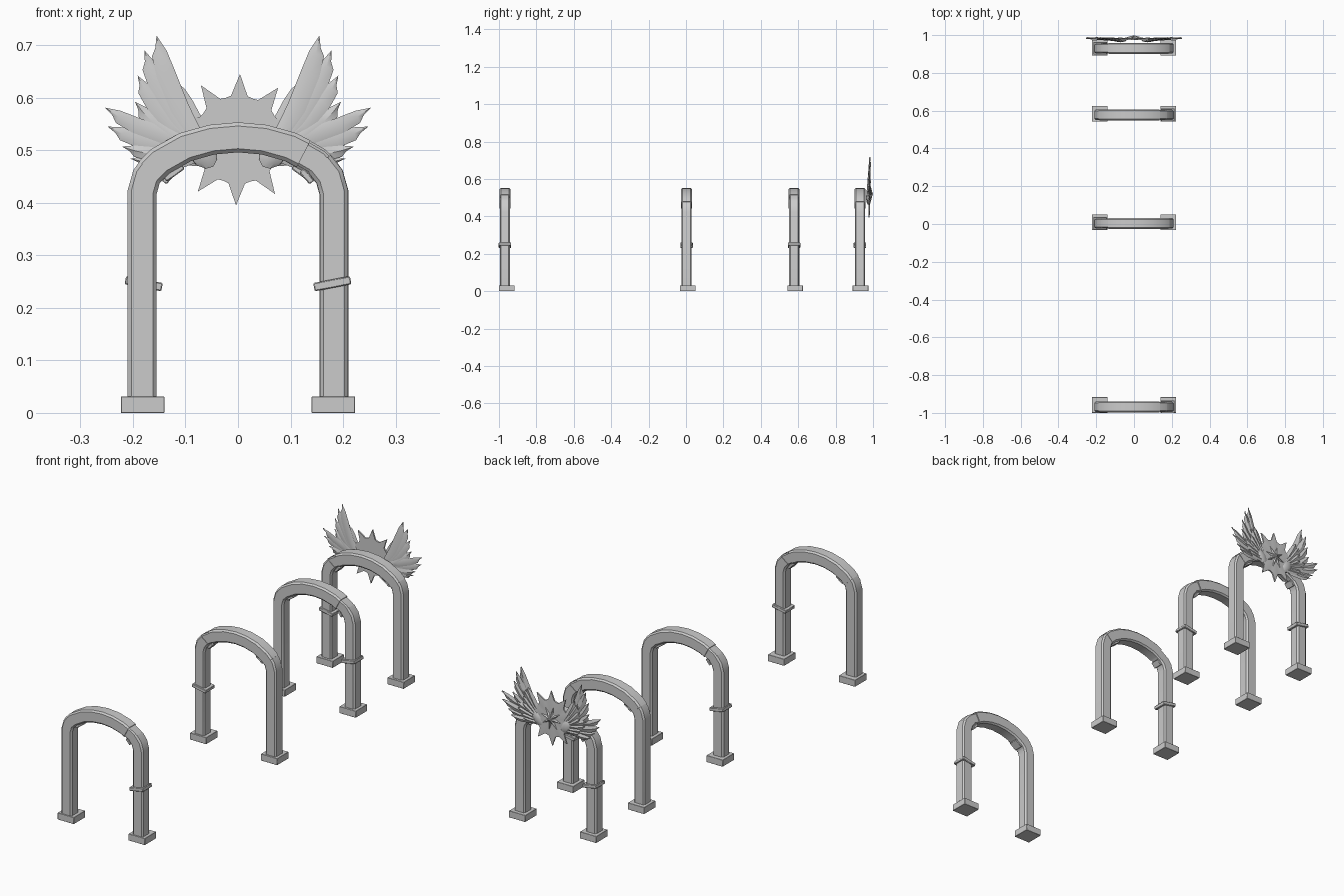
import bpy, bmesh, math
from mathutils import Vector, Matrix

if "Cube" in bpy.data.objects:
    bpy.data.objects.remove(bpy.data.objects["Cube"])


def finish(name, bm, bevel=0.0):
    """Turn a bmesh into an object with clean normals and sharp edges kept."""
    bmesh.ops.recalc_face_normals(bm, faces=bm.faces)
    me = bpy.data.meshes.new(name)
    bm.to_mesh(me)
    bm.free()
    me.shade_smooth()
    me.set_sharp_from_angle(angle=math.radians(25))
    ob = bpy.data.objects.new(name, me)
    bpy.context.collection.objects.link(ob)
    if bevel:
        mod = ob.modifiers.new("bevel", 'BEVEL')
        mod.width, mod.segments = bevel, 1
    return ob


def box(name, centre, size, tilt=0.0, bevel=0.002):
    bm = bmesh.new()
    m = Matrix.Translation(centre) @ Matrix.Rotation(-tilt, 4, 'Y') @ Matrix.Diagonal((*size, 1))
    bmesh.ops.create_cube(bm, size=1, matrix=m)
    return finish(name, bm, bevel)


def sweep(name, path, y, w, d, c=0.007):
    """Chamfered rectangular bar swept along an x-z path."""
    pts = [Vector(p) for p in path]
    section = [(-w, d - c), (-w + c, d), (w - c, d), (w, d - c),
               (w, c - d), (w - c, -d), (c - w, -d), (-w, c - d)]
    bm = bmesh.new()
    rings = []
    for i, p in enumerate(pts):
        a = (p - pts[i - 1]).normalized() if i else (pts[1] - p).normalized()
        b = (pts[i + 1] - p).normalized() if i < len(pts) - 1 else a
        t = (a + b).normalized()
        n = Vector((t.y, -t.x)) / max(t.dot(a), 0.5)
        rings.append([bm.verts.new((p.x + n.x * u, y + v, p.y + n.y * u)) for u, v in section])
    for r, q in zip(rings, rings[1:]):
        for k in range(8):
            bm.faces.new((r[k], r[k - 1], q[k - 1], q[k]))
    bm.faces.new(rings[0])
    bm.faces.new(rings[-1])
    return finish(name, bm)


# Arches: plain leg, crown, recessed link, broken leg, tilted band, bases
def arch(y, s, base_shift):
    flip = lambda pts: [(s * x, z) for x, z in pts]
    shoulder = [(.1825, .42), (.174, .45)]
    leg = [(.1825, .02)] + shoulder
    sweep("plain_leg", flip([(-x, z) for x, z in leg] + [(-.16, .469)]), y, .0275, .0275)
    sweep("broken_leg", flip(leg + [(.155, .474)]), y, .0268, .027)
    sweep("arch_crown", flip([(-.168, .459), (-.148, .479), (-.10, .506), (-.05, .52), (0, .5245),
                              (.05, .52), (.10, .506), (.125, .493)]), y, .0285, .029)
    sweep("arch_link", flip([(.11, .501), (.15, .478), (.168, .458)]), y, .0245, .025, .005)
    box("inner_chip_left", (-s * .122, y, .457), (.042, .044, .012), s * .62)
    box("inner_chip_right", (s * .131, y, .45), (.03, .044, .012), -s * .85)
    box("leg_band", (s * .1795, y, .246), (.071, .067, .016), s * .19)
    for side in (-1, 1):
        box("leg_base", (side * .1815, y + base_shift, .0155), (.083, .083, .031), 0, .001)


arch(-.968, 1, .010)
arch(.003, -1, .006)
arch(.578, 1, .005)
arch(.930, -1, .003)


# Sun: ten-pointed disc with a raised star at its centre
def star(name, n, r_out, r_in, y, thick, peak, turn=0.0):
    bm = bmesh.new()
    front, back = [], []
    for i in range(n * 4):
        k = i % 4
        r = r_out if k == 0 else (r_in * 1.0 if k == 2 else r_in * 1.02)
        # spike flanks sit close to the valleys to give a round disc
        a = 2 * math.pi * (i // 4 + (0, .30, .5, .70)[k]) / n + math.pi / 2 + turn
        x, z = r * math.cos(a), .52 + r * math.sin(a)
        front.append(bm.verts.new((x, y, z)))
        back.append(bm.verts.new((x, y + thick, z)))
    mid = bm.verts.new((0, y + thick + peak, .52))
    for i in range(n * 4):
        bm.faces.new((front[i], front[i - 1], back[i - 1], back[i]))
        bm.faces.new((back[i], back[i - 1], mid))
    bm.faces.new(front)
    return finish(name, bm)


star("sun_disc", 10, .125, .083, .975, .007, .004, -.03)
star("sun_core", 8, .052, .024, .981, .004, .014, .2)


# Wings: ridged feathers with slanted ends, in two layers
def feather(name, s, root, tip, width, y0, y1, bow=0.012):
    a, b = Vector(root), Vector(tip)
    d = (b - a).normalized()
    n = Vector((-d.y, d.x))
    L = (b - a).length
    bm = bmesh.new()
    rows = []
    # station, upper half-width, lower half-width
    for t, u, v in ((0, .35, .35), (.3, .5, .5), (.65, .52, .5), (.84, .38, .45), (1, .0, .3)):
        row = []
        for off, lift in ((u, 0), (0, .007 * (1 - .5 * t)), (-v, 0), (0, -.003)):
            shift = t - (.10 if off < 0 and t == 1 else 0)
            p = a + d * L * shift + n * (off * width - bow * 4 * t * (1 - t))
            row.append(bm.verts.new((s * p.x, y0 + (y1 - y0) * t + lift, p.y)))
        rows.append(row)
    for r, q in zip(rows, rows[1:]):
        for k in range(4):
            bm.faces.new((r[k], r[k - 1], q[k - 1], q[k]))
    bm.faces.new(rows[0])
    bm.faces.new(rows[-1])
    return finish(name, bm)


long_feathers = [((.078, .525), (.155, .718), .036), ((.083, .522), (.178, .69), .034),
                 ((.085, .515), (.191, .642), .031), ((.085, .51), (.196, .592), .028),
                 ((.08, .515), (.253, .581), .030), ((.075, .505), (.248, .545), .030),
                 ((.07, .498), (.221, .507), .026), ((.065, .49), (.205, .484), .024)]
for s in (-1, 1):
    for i, (root, tip, width) in enumerate(long_feathers):
        feather("long_feather", s, root, tip, width, .968 + .002 * (i % 3), .983 + .003 * (i % 2))
        # shorter covering feather on the back
        short = Vector(root).lerp(Vector(tip), .55)
        feather("short_feather", s, (root[0] - .02, root[1] - .008), short, width * .85, .976, .984, .004)
    # shoulder pad from which the feathers fan out
    bm = bmesh.new()
    m = Matrix.Translation((s * .072, .975, .5)) @ Matrix.Rotation(-s * .9, 4, 'Y') @ Matrix.Diagonal((.042, .013, .026, 1))
    bmesh.ops.create_uvsphere(bm, u_segments=10, v_segments=6, radius=1, matrix=m)
    finish("wing_shoulder", bm)
